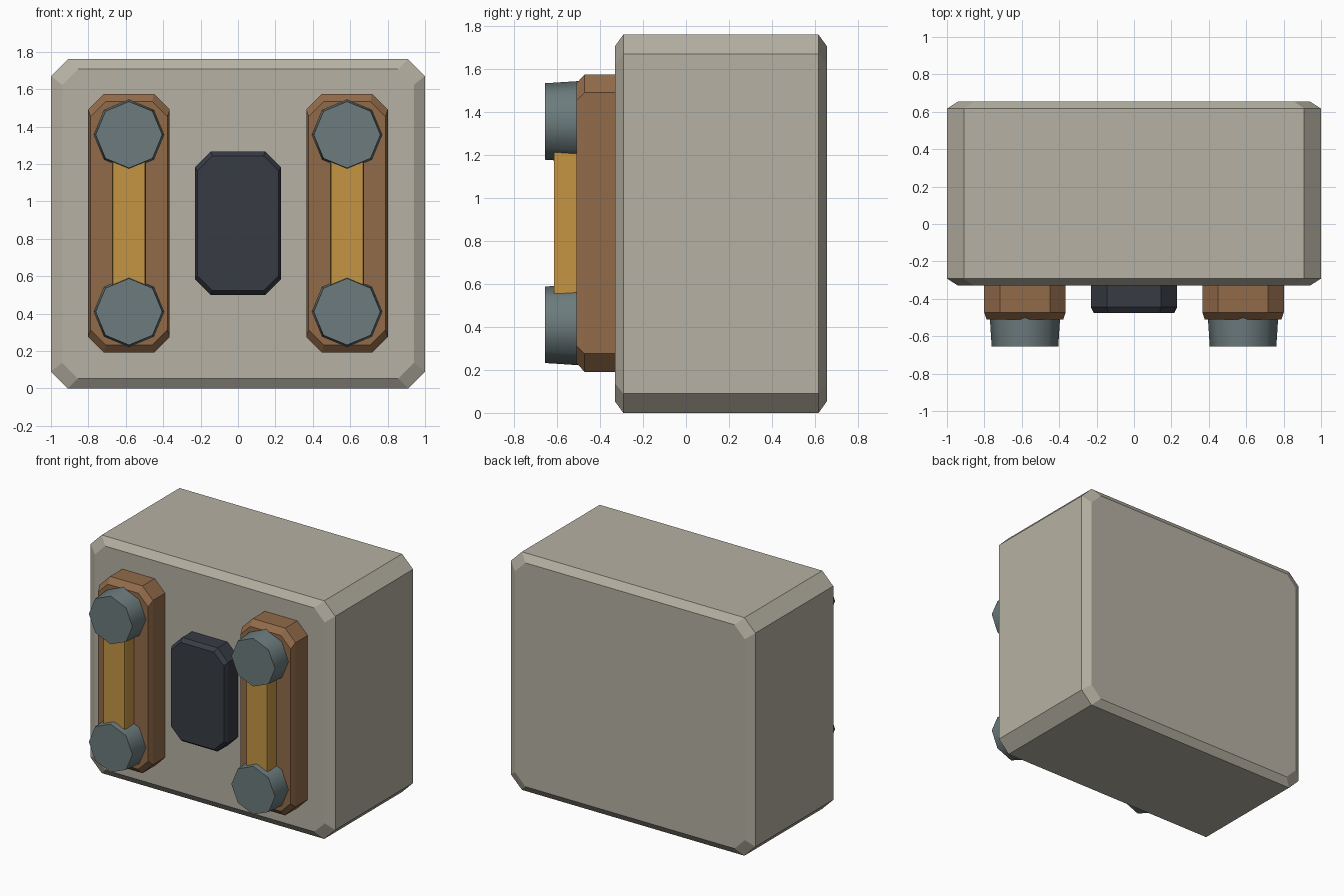
import bpy, bmesh, math

cube = bpy.data.objects.get("Cube")
if cube:
    bpy.data.objects.remove(cube, do_unlink=True)


def material(name, rgb):
    lin = [((c / 255 + 0.055) / 1.055) ** 2.4 for c in rgb] + [1]
    m = bpy.data.materials.new(name)
    m.use_nodes = True
    m.diffuse_color = lin
    m.node_tree.nodes["Principled BSDF"].inputs["Base Color"].default_value = lin
    return m


stone = material("warm grey", (182, 177, 163))
copper = material("copper brown", (146, 107, 74))
gold = material("ochre gold", (197, 149, 68))
steel = material("blue steel", (108, 123, 125))
dark = material("charcoal", (55, 59, 68))


def loft(name, rings, mat):
    """Skin a list of equal-length point rings and cap both ends."""
    bm = bmesh.new()
    loops = [[bm.verts.new(p) for p in ring] for ring in rings]
    n = len(loops[0])
    for a, b in zip(loops, loops[1:]):
        for i in range(n):
            bm.faces.new((a[i], a[(i + 1) % n], b[(i + 1) % n], b[i]))
    bm.faces.new(loops[0])
    bm.faces.new(loops[-1])
    bmesh.ops.recalc_face_normals(bm, faces=bm.faces)
    me = bpy.data.meshes.new(name)
    bm.to_mesh(me)
    bm.free()
    me.materials.append(mat)
    ob = bpy.data.objects.new(name, me)
    bpy.context.collection.objects.link(ob)
    return ob


def chamfered_block(name, cx, cz, hx, hz, front, back, cut, bevel, mat):
    """Cut-corner slab whose front and back faces are slightly smaller."""
    corner = [(hx - cut, hz), (hx, hz - cut)]
    outline = (corner + [(x, -z) for x, z in corner[::-1]]
               + [(-x, -z) for x, z in corner]
               + [(-x, z) for x, z in corner[::-1]])
    steps = [(front, 0.94), (front + bevel, 1), (back - bevel, 1), (back, 0.94)]
    rings = [[(cx + x * s, y, cz + z * s) for x, z in outline] for y, s in steps]
    return loft(name, rings, mat)


def bolt(name, cx, cz):
    """Eight-sided tapered stud pointing forward."""
    angles = [i * math.tau / 8 for i in range(8)]
    rings = [[(cx + r * math.cos(a), y, cz + r * math.sin(a)) for a in angles]
             for y, r in ((-0.655, 0.178), (-0.47, 0.19))]
    ob = loft(name, rings, steel)
    for p in ob.data.polygons:
        p.use_smooth = len(p.vertices) == 4
    for e in ob.data.edges:
        a, b = (ob.data.vertices[v].co for v in e.vertices)
        e.use_edge_sharp = abs(a.y - b.y) < 0.01


# Main body and centre panel
chamfered_block("body", 0, 0.88, 1, 0.88, -0.33, 0.655, 0.09, 0.038, stone)
chamfered_block("centre_panel", 0, 0.883, 0.23, 0.383, -0.475, -0.28, 0.085, 0.03, dark)

# Mirrored plates, bars and bolts
for side, s in (("left", 1), ("right", -1)):
    x = 0.583 * s
    chamfered_block(side + "_plate", x, 0.883, 0.218, 0.692, -0.51, -0.27, 0.085, 0.038, copper)
    chamfered_block(side + "_bar", x, 0.883, 0.09, 0.42, -0.615, -0.45, 0.035, 0.02, gold)
    bolt(side + "_upper_bolt", x, 1.356)
    bolt(side + "_lower_bolt", x, 0.41)
